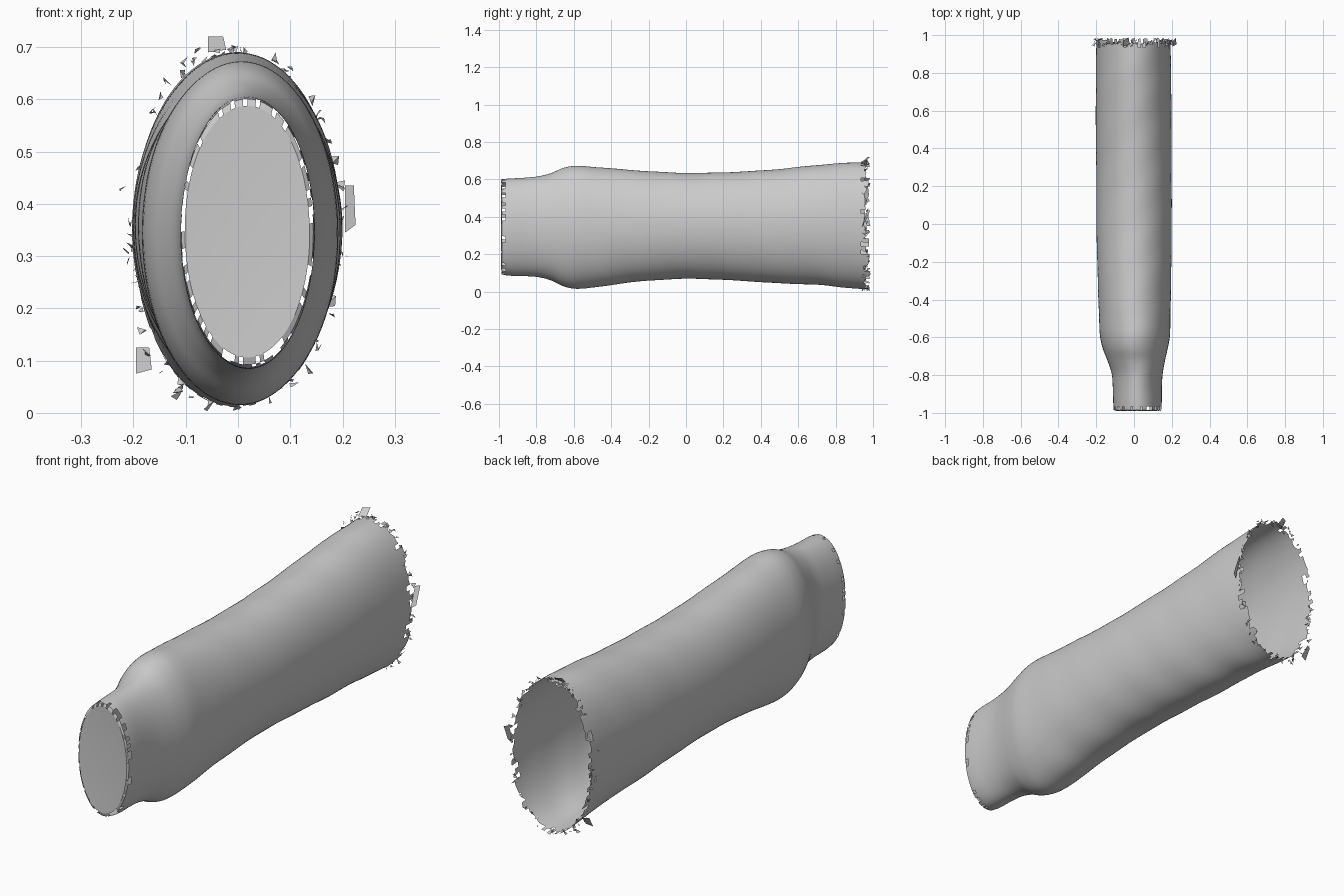
import bpy
import bmesh
import math
import random

random.seed(4)
if "Cube" in bpy.data.objects:
    bpy.data.objects.remove(bpy.data.objects["Cube"])

grey = bpy.data.materials.new("light_grey")
grey.use_nodes = True
color = (0.6, 0.6, 0.6, 1)
grey.diffuse_color = color
grey.node_tree.nodes["Principled BSDF"].inputs["Base Color"].default_value = color

# Stations along the tube: y, bottom z, top z, right x, left x
STATIONS = [
    (-1.00, .095, .600, -.108, .143), (-.95, .085, .605, -.110, .147),
    (-.86, .083, .609, -.112, .147), (-.79, .077, .617, -.118, .152),
    (-.72, .058, .635, -.142, .165), (-.66, .030, .660, -.165, .178),
    (-.59, .016, .672, -.180, .190), (-.48, .024, .665, -.186, .193),
    (-.30, .050, .650, -.192, .197), (.00, .068, .635, -.198, .199),
    (.30, .058, .641, -.200, .199), (.50, .045, .655, -.203, .199),
    (.70, .036, .677, -.201, .197), (.84, .022, .688, -.200, .195),
    (1.00, .008, .692, -.200, .192),
]
SIDES = 96


def station(y):
    """Section limits at y, eased between neighbouring stations."""
    for i in range(len(STATIONS) - 1):
        a, b = STATIONS[i], STATIONS[i + 1]
        if y <= b[0]:
            break
    before = STATIONS[max(i - 1, 0)]
    after = STATIONS[min(i + 2, len(STATIONS) - 1)]
    t = (y - a[0]) / (b[0] - a[0])
    out = []
    for k in range(1, 5):
        m0 = (b[k] - before[k]) / (b[0] - before[0]) * (b[0] - a[0])
        m1 = (after[k] - a[k]) / (after[0] - a[0]) * (b[0] - a[0])
        out.append((2*t**3 - 3*t**2 + 1) * a[k] + (t**3 - 2*t**2 + t) * m0
                   + (3*t**2 - 2*t**3) * b[k] + (t**3 - t**2) * m1)
    return out


def point(y, angle, scale=1.0):
    """A point on the oval section at y."""
    low, high, right, left = station(y)
    r = scale + .005 * math.sin(3 * angle + 9 * y) * math.sin(17 * y + angle)
    return ((right + left) / 2 + (left - right) / 2 * r * math.cos(angle), y,
            (low + high) / 2 + (high - low) / 2 * r * math.sin(angle))


def angle_of(j):
    return 2 * math.pi * j / SIDES


def ring(bm, y, scale=1.0):
    return [bm.verts.new(point(y, angle_of(j), scale)) for j in range(SIDES)]


def bridge(bm, a, b, keep=1.0):
    for j in range(SIDES):
        if random.random() < keep:
            k = (j + 1) % SIDES
            bm.faces.new((a[j], a[k], b[k], b[j]))


def finish(bm, name, smooth=True):
    loose = [v for v in bm.verts if not v.link_faces]
    bmesh.ops.delete(bm, geom=loose, context='VERTS')
    mesh = bpy.data.meshes.new(name)
    bm.to_mesh(mesh)
    bm.free()
    mesh.materials.append(grey)
    obj = bpy.data.objects.new(name, mesh)
    bpy.context.collection.objects.link(obj)
    for p in mesh.polygons:
        p.use_smooth = smooth
    return obj


# Thin tube wall with a narrowed neck, open at the back
bm = bmesh.new()
rows = 110
rings = [ring(bm, -.965 + 1.9 * i / rows) for i in range(rows + 1)]
for a, b in zip(rings, rings[1:]):
    bridge(bm, a, b)
finish(bm, "tube_wall")

# Closing plate across the neck
bm = bmesh.new()
outer = ring(bm, -.99, .95)
inner = ring(bm, -.985, .5)
bridge(bm, outer, inner)
bm.faces.new(inner)
finish(bm, "neck_plate")

# Broken band joining the plate to the neck
bm = bmesh.new()
a, b, c = ring(bm, -.99, .95), ring(bm, -.985, 1.0), ring(bm, -.965)
bridge(bm, a, b, .6)
bridge(bm, b, c, .72)
finish(bm, "neck_torn_edge", False)

# Torn back rim, a toothed band of uneven depth
bm = bmesh.new()
a, b, c = ring(bm, .935), ring(bm, .958), ring(bm, .98)
for v in b + c:
    v.co.y += random.uniform(-.008, .008)
bridge(bm, a, b, .85)
bridge(bm, b, c, .4)
finish(bm, "back_torn_edge", False)

# Small crumpled scraps hanging off the back rim
bm = bmesh.new()
for n in range(75):
    ang = random.uniform(0, 2 * math.pi)
    # Scraps reach further out on the right-hand side
    reach = 1.0 + random.random() ** 2 * (.11 if math.cos(ang) < .3 else .06)
    x, y, z = point(random.uniform(.945, .975), ang, reach)
    z = min(max(z, .015), .70)
    s = .012
    corners = [bm.verts.new((x + random.uniform(-s, s), y + random.uniform(-s, s),
                             z + random.uniform(-s, s))) for i in range(4)]
    bm.faces.new(corners[:3])
    bm.faces.new(corners[1:])
# Three larger tatters: top, left and lower right
for x, z, w, h in ((-.04, .705, .035, .03), (.215, .39, .02, .09), (-.18, .10, .03, .05)):
    pts = [(x - w / 2, .94, z - h / 2), (x + w / 2, .95, z - h / 3),
           (x + w / 3, .985, z + h / 2), (x - w / 2, .97, z + h / 2)]
    bm.faces.new([bm.verts.new(p) for p in pts])
finish(bm, "back_scraps", False)
